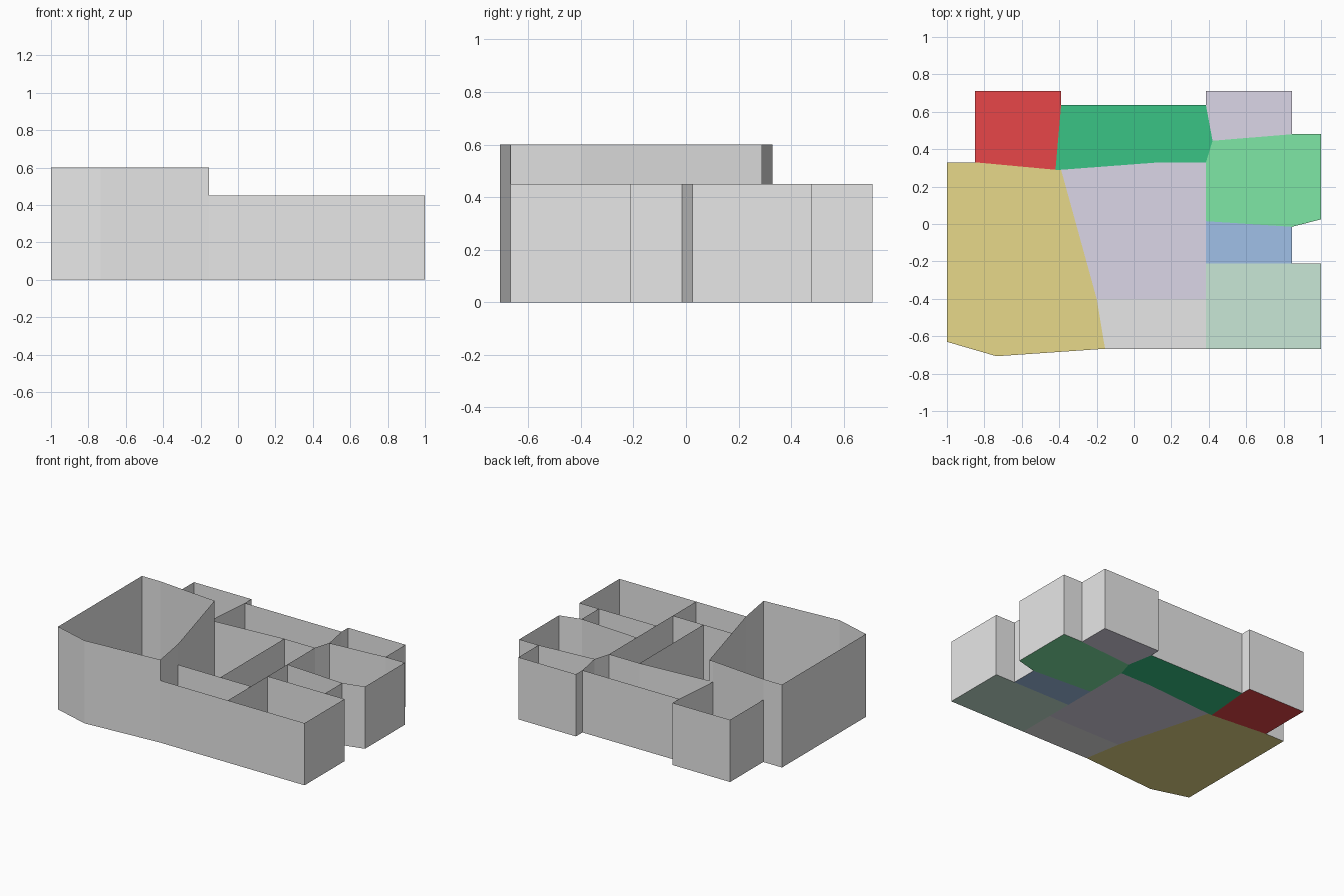
import bpy

if "Cube" in bpy.data.objects:
    bpy.data.objects.remove(bpy.data.objects["Cube"])

# Shared plan corners (x, y)
P = dict(
    a=(-1, .33), b=(-.85, .33), c=(-.42, .29), d=(-.39, .29), e=(-.2, -.4),
    f=(-.155, -.667), g=(-.735, -.707), h=(-1, -.63), i=(-.85, .71),
    j=(-.39, .71), k=(-.39, .635), l=(.385, .635), m=(.42, .445),
    n=(.385, .33), o=(.14, .33), p=(.385, .71), q=(.845, .71),
    r=(.845, .48), s=(1, .48), t=(1, .025), u=(.845, -.015),
    v=(.385, .015), w=(.385, -.21), x=(.845, -.21), y=(1, -.21),
    z=(1, -.667), A=(.385, -.667), B=(.385, -.4), C=(.14, -.4))

COLOURS = dict(
    grey=(.8, .8, .8), yellow=(.9, .78, .283), red=(.853, .066, .07),
    dark_green=(.041, .55, .235), lilac=(.81, .77, .92),
    light_green=(.244, .92, .44), blue=(.41, .61, .93),
    pale_green=(.67, .92, .777))

# Room name, floor colour, outline (corner letters), wall height
ROOMS = [
    ("main_room", "yellow", "abcdefgh", .6),
    ("back_left_room", "red", "ijkcb", .45),
    ("back_room", "dark_green", "klmnodc", .45),
    ("back_right_room", "lilac", "pqrml", .45),
    ("right_room", "light_green", "mrstuvn", .45),
    ("small_room", "blue", "vuxw", .45),
    ("front_right_room", "pale_green", "wxyzAB", .45),
    ("middle_room", "lilac", "doCe", .45),
    ("inner_hall", "lilac", "onvwBC", .45),
    ("front_hall", "grey", "eCBAf", .45)]

mats = {}
for name, rgb in COLOURS.items():
    mats[name] = bpy.data.materials.new(name)
    mats[name].diffuse_color = (*rgb, 1)


def add_mesh(name, verts, faces, colour):
    me = bpy.data.meshes.new(name)
    me.from_pydata(verts, [], faces)
    me.materials.append(mats[colour])
    me.update()
    ob = bpy.data.objects.new(name, me)
    bpy.context.collection.objects.link(ob)
    return ob


# Floors, plus walls along each outline; a shared wall is built once
built = set()
for name, colour, outline, height in ROOMS:
    n = len(outline)
    floor = [(*P[key], 0) for key in outline]
    # outlines run clockwise, so reverse for upward normals
    add_mesh(name + "_floor", floor, [tuple(reversed(range(n)))], colour)
    verts = floor + [(*P[key], height) for key in outline]
    faces = []
    for k in range(n):
        k2 = (k + 1) % n
        edge = frozenset((outline[k], outline[k2]))
        if edge not in built:
            built.add(edge)
            faces.append((k, k2, k2 + n, k + n))
    add_mesh(name + "_walls", verts, faces, "grey")

for m in bpy.data.materials:
    if m.users and not m.is_grease_pencil:
        m.use_nodes = True
        m.node_tree.nodes["Principled BSDF"].inputs["Base Color"].default_value = m.diffuse_color
